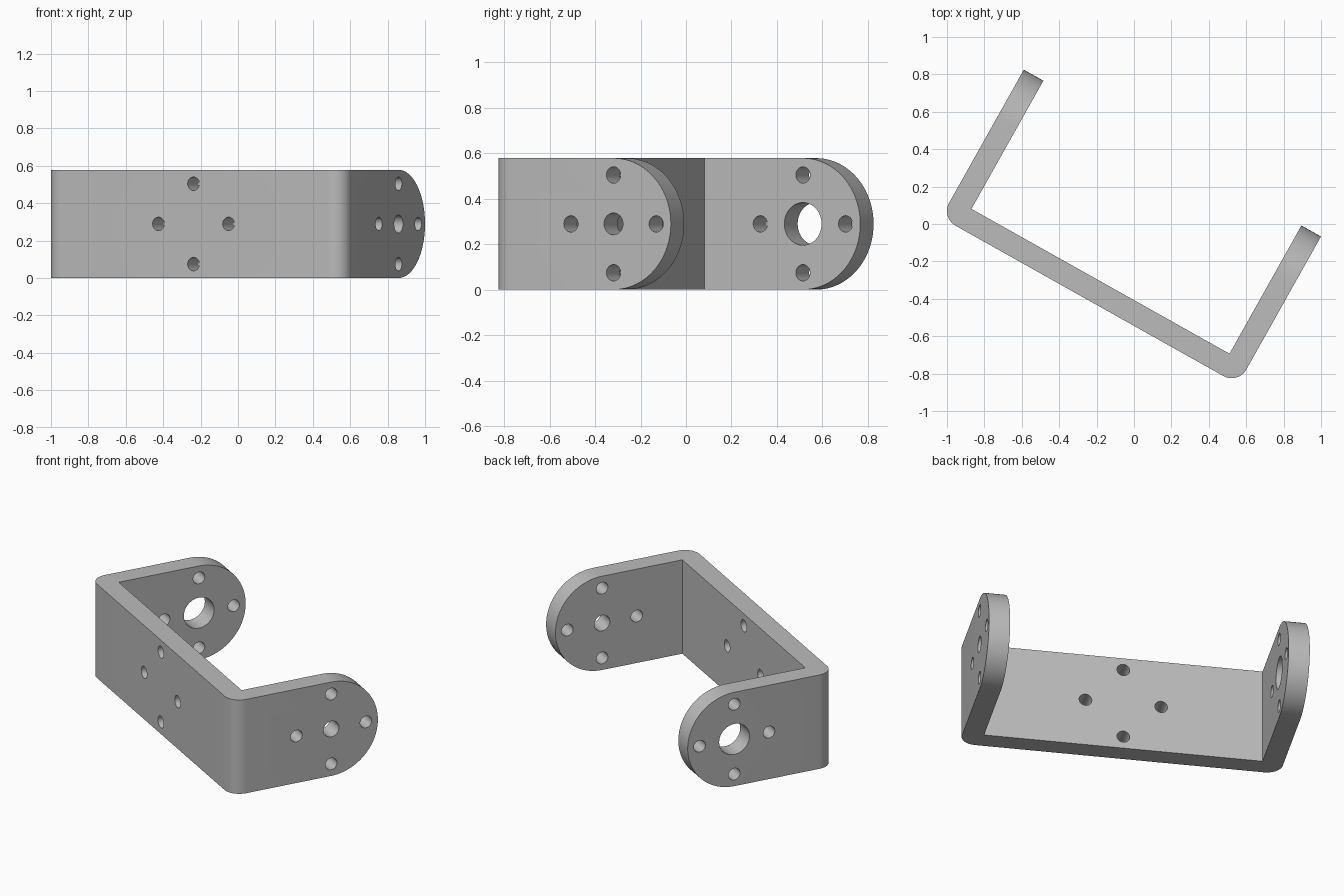
import bpy, bmesh
from math import pi, sin, cos, radians
from mathutils import Matrix, Vector

if "Cube" in bpy.data.objects:
    bpy.data.objects.remove(bpy.data.objects["Cube"], do_unlink=True)

# Overall sizes, in a frame where the base runs along x and the arms along y
HALF, THICK, LENGTH, HEIGHT = 0.911, 0.12, 0.906, 0.578
BEND, PITCH = 0.09, 0.215
MID = HEIGHT / 2
HUB = LENGTH - MID

grey = bpy.data.materials.new("metal_grey")
grey.use_nodes = True
grey.diffuse_color = (0.5, 0.5, 0.5, 1)
grey.node_tree.nodes["Principled BSDF"].inputs["Base Color"].default_value = (0.5, 0.5, 0.5, 1)


def make_object(name, bm):
    bmesh.ops.recalc_face_normals(bm, faces=bm.faces)
    mesh = bpy.data.meshes.new(name)
    bm.to_mesh(mesh)
    bm.free()
    mesh.materials.append(grey)
    obj = bpy.data.objects.new(name, mesh)
    bpy.context.collection.objects.link(obj)
    return obj


def prism(name, points, depth):
    bm = bmesh.new()
    face = bm.faces.new([bm.verts.new(p) for p in points])
    new = bmesh.ops.extrude_face_region(bm, geom=[face])["geom"]
    verts = [g for g in new if isinstance(g, bmesh.types.BMVert)]
    bmesh.ops.translate(bm, verts=verts, vec=depth)
    return make_object(name, bm)


def arc(cx, cy, r, start, end, steps):
    angles = [start + (end - start) * i / steps for i in range(steps + 1)]
    return [(cx + r * cos(a), cy + r * sin(a)) for a in angles]


def boolean(target, tool, operation):
    mod = target.modifiers.new(operation.title(), 'BOOLEAN')
    mod.operation, mod.solver, mod.object = operation, 'EXACT', tool
    bpy.context.view_layer.objects.active = target
    bpy.ops.object.modifier_apply(modifier=mod.name)
    bpy.data.objects.remove(tool, do_unlink=True)


# Bent strip: U outline with rounded outer corners, oversize for trimming
inner, far = HALF - THICK, LENGTH + 0.1
outline = arc(-HALF + BEND, BEND, BEND, pi, 1.5 * pi, 12)
outline += arc(HALF - BEND, BEND, BEND, 1.5 * pi, 2 * pi, 12)
outline += [(HALF, far), (inner, far), (inner, THICK),
            (-inner, THICK), (-inner, far), (-HALF, far)]
bracket = prism("u_bracket", [(x, y, -0.1) for x, y in outline],
                Vector((0, 0, HEIGHT + 0.2)))

# Trim to the side profile, which ends in a half circle
side = arc(HUB, MID, MID, -pi / 2, pi / 2, 48) + [(-0.1, HEIGHT), (-0.1, 0)]
trim = prism("side_trim", [(-1.2, y, z) for y, z in side], Vector((2.4, 0, 0)))
boolean(bracket, trim, 'INTERSECT')


def drill(origin, radius, axis):
    bm = bmesh.new()
    bmesh.ops.create_cone(bm, cap_ends=True, segments=40, radius1=radius,
                          radius2=radius, depth=0.4)
    turn = Vector((0, 0, 1)).rotation_difference(axis).to_matrix().to_4x4()
    bmesh.ops.transform(bm, matrix=Matrix.Translation(origin) @ turn, verts=bm.verts)
    boolean(bracket, make_object("drill", bm), 'DIFFERENCE')


# Cross pattern of screw holes on each of the three plates, hubs on the arms
X, Y, Z = Vector((1, 0, 0)), Vector((0, 1, 0)), Vector((0, 0, 1))
right_hub = Vector((HALF - THICK / 2, HUB, MID))
left_hub = Vector((-HALF + THICK / 2, HUB, MID))
base_mid = Vector((0, THICK / 2, MID))
for centre, along, axis in ((right_hub, Y, X), (left_hub, Y, X), (base_mid, X, Y)):
    for offset in (along, -along, Z, -Z):
        drill(centre + offset * PITCH, 0.036, axis)
drill(right_hub, 0.048, X)
drill(left_hub, 0.094, X)

# Turn into place and shade the curved faces smooth
bracket.matrix_world = Matrix.Translation((-0.238, -0.411, 0)) @ Matrix.Rotation(radians(-29.3), 4, 'Z')
bpy.ops.object.select_all(action='DESELECT')
bracket.select_set(True)
bpy.context.view_layer.objects.active = bracket
bpy.ops.object.shade_smooth_by_angle(angle=radians(30))
